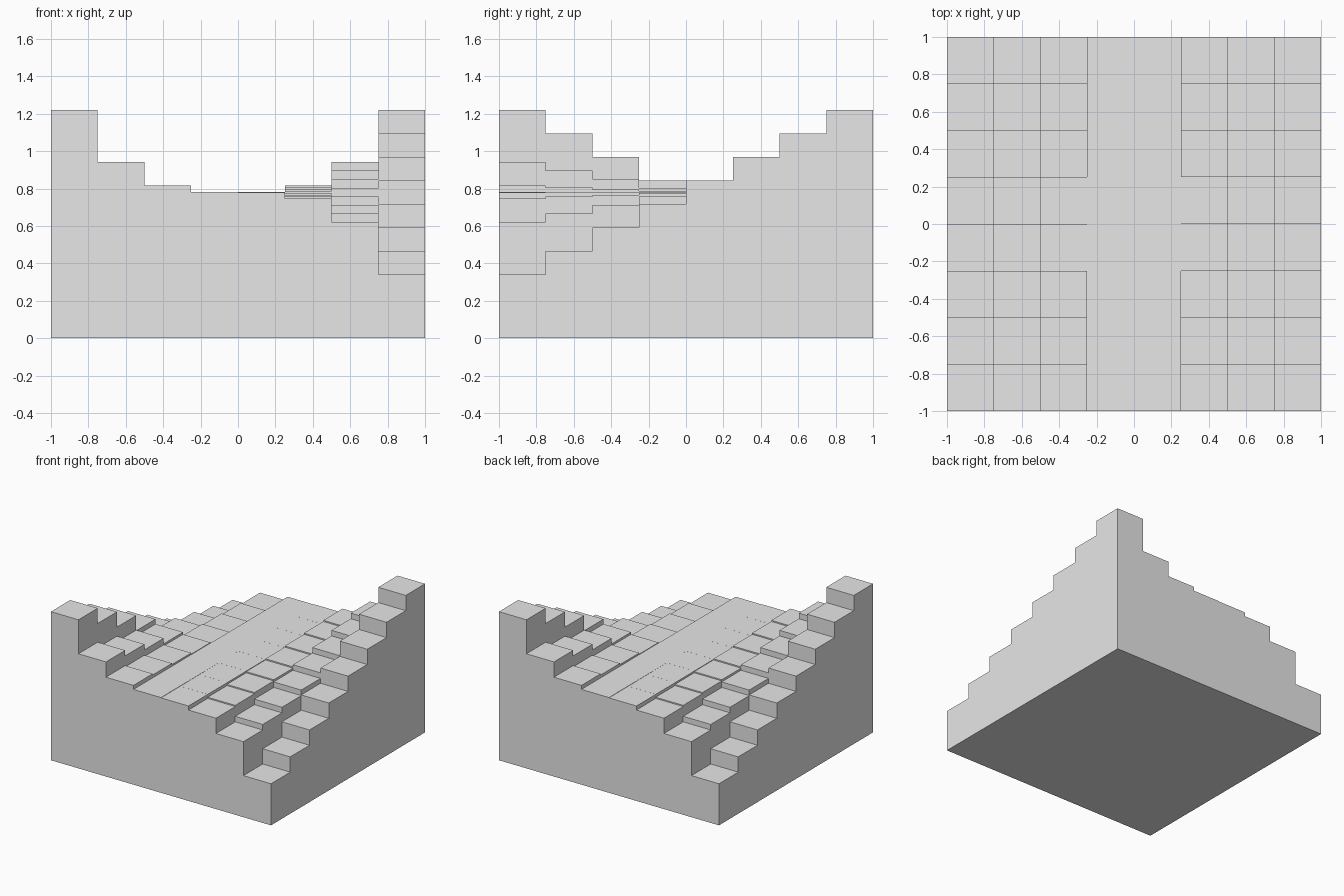
import bpy
import bmesh

if "Cube" in bpy.data.objects:
    bpy.data.objects.remove(bpy.data.objects["Cube"], do_unlink=True)

CELLS = 8
STEP = 2 / CELLS
MID_HEIGHT = 0.7813


def material(name, color):
    mat = bpy.data.materials.new(name)
    mat.use_nodes = True
    mat.diffuse_color = color
    bsdf = next(n for n in mat.node_tree.nodes if n.type == 'BSDF_PRINCIPLED')
    bsdf.inputs["Base Color"].default_value = color
    return mat


def edge(i):
    return -1 + i * STEP


def height(i, j):
    """Column height from the cell centre; zero outside the block."""
    if not (0 <= i < CELLS and 0 <= j < CELLS):
        return 0
    x, y = edge(i + 0.5), edge(j + 0.5)
    return MID_HEIGHT + 0.75 * x ** 3 * y


bm = bmesh.new()


def face(*points):
    bm.faces.new([bm.verts.new(p) for p in points])


def wall(a, b, low, high):
    """Upright quad under the line a-b, facing right of its direction."""
    face((*a, low), (*b, low), (*b, high), (*a, high))


# Column tops, with a riser wherever a column stands above its neighbour
for i in range(CELLS):
    for j in range(CELLS):
        h = height(i, j)
        corners = [(edge(i), edge(j)), (edge(i + 1), edge(j)),
                   (edge(i + 1), edge(j + 1)), (edge(i), edge(j + 1))]
        face(*[(*c, h) for c in corners])
        neighbours = [(i, j - 1), (i + 1, j), (i, j + 1), (i - 1, j)]
        for k, n in enumerate(neighbours):
            if h > height(*n):
                wall(corners[k], corners[(k + 1) % 4], height(*n), h)

# Flat underside
face((-1, -1, 0), (-1, 1, 0), (1, 1, 0), (1, -1, 0))

bmesh.ops.remove_doubles(bm, verts=bm.verts, dist=0.0001)
mesh = bpy.data.meshes.new("stepped_saddle_block")
bm.to_mesh(mesh)
bm.free()
mesh.materials.append(material("light_grey", (0.8, 0.8, 0.8, 1)))
block = bpy.data.objects.new("stepped_saddle_block", mesh)
bpy.context.collection.objects.link(block)
